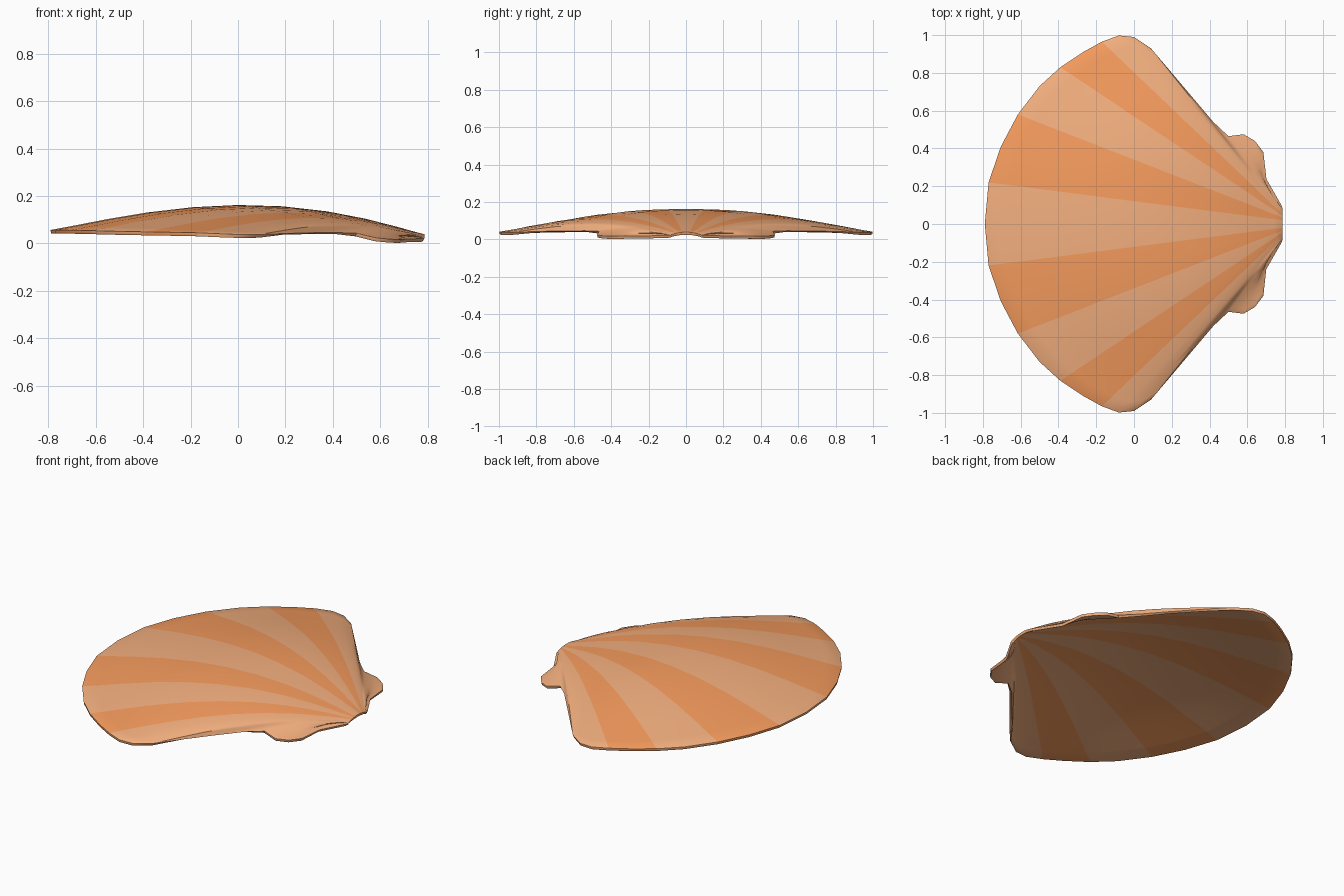
import bpy, bmesh

if "Cube" in bpy.data.objects:
    bpy.data.objects.remove(bpy.data.objects["Cube"])

# Half outline seen from above, from the fan tip to the hinge: x, y, top z, dome height
RIM = [(-.79, 0, .057, .114), (-.77, .22, .057, .113), (-.705, .41, .056, .110),
       (-.615, .58, .054, .105), (-.50, .73, .051, .097), (-.39, .83, .049, .088),
       (-.27, .91, .047, .078), (-.17, .965, .045, .069), (-.08, .998, .041, .060),
       (.0, .99, .038, .053), (.09, .93, .038, .045), (.20, .80, .042, .038),
       (.31, .67, .045, .031), (.42, .54, .046, .025), (.50, .465, .043, .020),
       (.58, .475, .024, .016), (.64, .44, .018, .012), (.685, .38, .017, .010),
       (.70, .24, .018, .007), (.78, .10, .021, .0)]
STEPS = [0, .03, .08, .16, .26, .38, .5, .62, .74, .85, .94, 1]
WING_BEND = {15: .02, 16: .036, 17: .048, 18: .014}
N = len(RIM) - 1


def material(name, color):
    m = bpy.data.materials.new(name)
    m.diffuse_color = (*color, 1)
    m.use_nodes = True
    m.node_tree.nodes["Principled BSDF"].inputs["Base Color"].default_value = m.diffuse_color
    return m


def ray(bm, i):
    """One rib line from the hinge to the rim; negative i mirrors it."""
    side, k = (-1 if i < 0 else 1), abs(i)
    x, y, z, dome = RIM[k]
    f = (k / N) ** .5
    x0, y0, z0 = .785, .088 * f, .039 - .017 * f * f
    verts = []
    for t in STEPS:
        arch = 4 * t * (1 - t)
        verts.append(bm.verts.new((x0 + (x - x0) * t - WING_BEND.get(k, 0) * arch,
                                   side * (y0 + (y - y0) * t),
                                   z0 + (z - z0) * t + dome * arch ** 1.12 * (1.16 - .32 * t))))
    return verts


# Shell skin with alternating stripes radiating from the hinge
bm = bmesh.new()
rays = [ray(bm, i) for i in range(-N, N + 1)]
for c in range(2 * N):
    k = c - N if c >= N else N - 1 - c
    stripe = (k + 1) // 2 % 2 if k < 8 else 0
    for r in range(len(STEPS) - 1):
        a, b = rays[c], rays[c + 1]
        f = bm.faces.new((a[r], a[r + 1], b[r + 1], b[r]))
        f.material_index = stripe
bmesh.ops.recalc_face_normals(bm, faces=bm.faces)
if sum(f.normal.z * f.calc_area() for f in bm.faces) < 0:
    bmesh.ops.reverse_faces(bm, faces=bm.faces)
mesh = bpy.data.meshes.new("fan_shell")
bm.to_mesh(mesh)
bm.free()
mesh.materials.append(material("pale_stripe", (.90, .43, .21)))
mesh.materials.append(material("orange_stripe", (.92, .33, .11)))
shell = bpy.data.objects.new("fan_shell", mesh)
bpy.context.collection.objects.link(shell)

# Thickness and softened rim
solid = shell.modifiers.new("thickness", 'SOLIDIFY')
solid.thickness = .015
solid.offset = -1
bevel = shell.modifiers.new("rim", 'BEVEL')
bevel.width = .005
bevel.segments = 2
bevel.limit_method = 'ANGLE'
bevel.angle_limit = .9

bpy.context.view_layer.objects.active = shell
shell.select_set(True)
bpy.ops.object.shade_smooth_by_angle(angle=.7)
